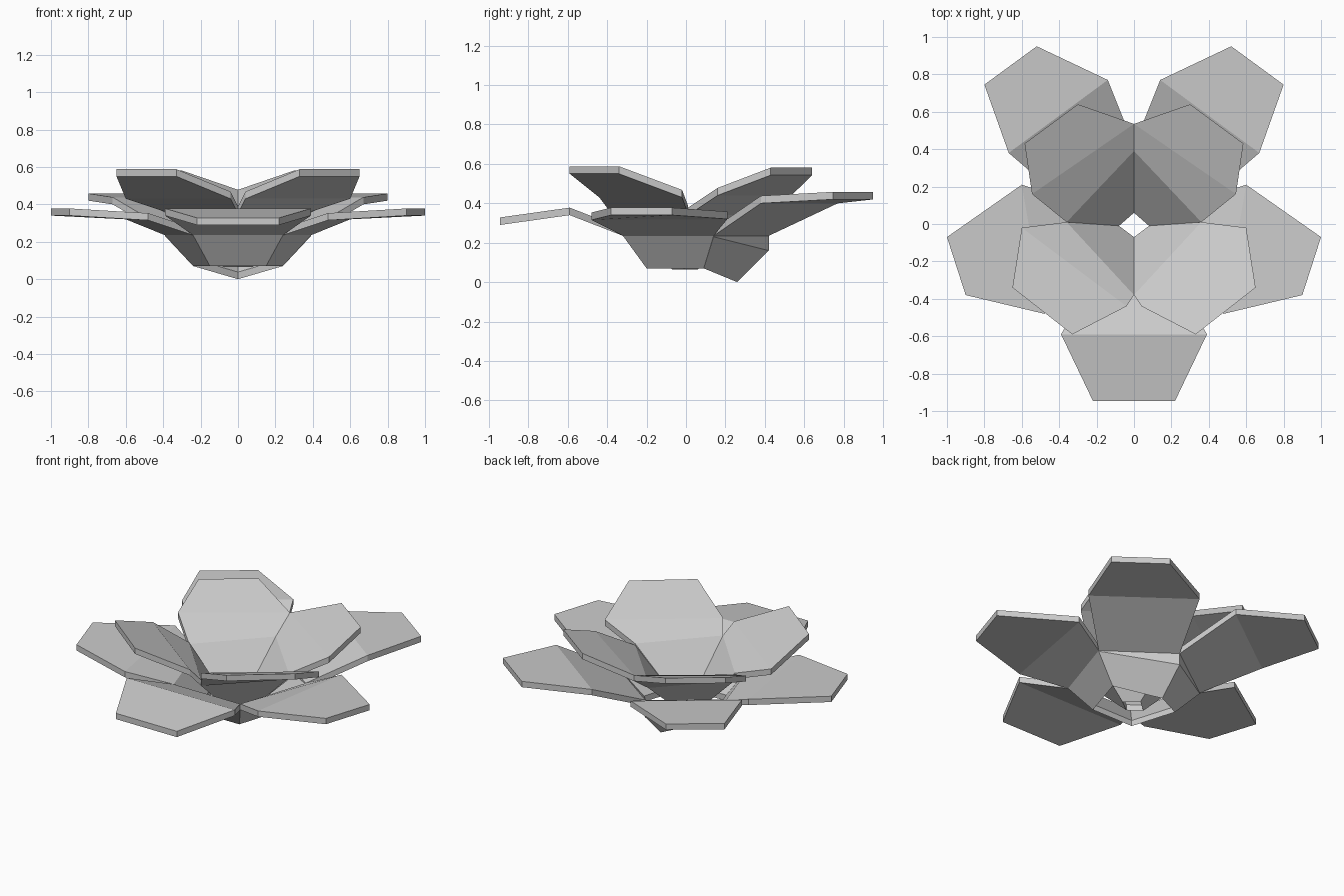
import bpy, bmesh

if "Cube" in bpy.data.objects:
    bpy.data.objects.remove(bpy.data.objects["Cube"])

THICK = 0.038


def petal(name, rows, side=1):
    """Folded slab: each row is (one edge point, other edge point) of the underside."""
    bm = bmesh.new()
    low, up = [], []
    for a, b in rows:
        low.append([bm.verts.new((side * x, y, z)) for x, y, z in (a, b)])
        up.append([bm.verts.new((side * x, y, z + THICK)) for x, y, z in (a, b)])
    for i in range(len(rows) - 1):
        bm.faces.new((low[i][0], low[i][1], low[i + 1][1], low[i + 1][0]))
        bm.faces.new((up[i][0], up[i + 1][0], up[i + 1][1], up[i][1]))
        for k in (0, 1):
            bm.faces.new((low[i][k], low[i + 1][k], up[i + 1][k], up[i][k]))
    for i in (0, -1):
        bm.faces.new((low[i][0], low[i][1], up[i][1], up[i][0]))
    bmesh.ops.recalc_face_normals(bm, faces=bm.faces)
    me = bpy.data.meshes.new(name)
    bm.to_mesh(me)
    bm.free()
    ob = bpy.data.objects.new(name, me)
    bpy.context.collection.objects.link(ob)


def pair(name, rows):
    petal(name + "_right", rows)
    petal(name + "_left", rows, -1)


# Outer ring: one front petal, two side petals, two back petals
front = [(0.15, -0.20, 0.07), (0.24, -0.32, 0.235), (0.39, -0.59, 0.34), (0.22, -0.945, 0.29)]
petal("outer_front_petal", [(p, (-p[0], p[1], p[2])) for p in front])

pair("outer_side_petal", [
    ((0.15, -0.20, 0.07), (0.24, 0.09, 0.07)),
    ((0.24, -0.32, 0.235), (0.39, 0.14, 0.235)),
    ((0.48, -0.48, 0.315), (0.60, 0.21, 0.32)),
    ((0.90, -0.38, 0.34), (1.00, -0.07, 0.34)),
])

pair("outer_back_petal", [
    ((0.24, 0.09, 0.07), (0, 0.26, 0.0)),
    ((0.39, 0.14, 0.23), (0, 0.42, 0.16)),
    ((0.39, 0.14, 0.235), (0, 0.42, 0.235)),
    ((0.67, 0.38, 0.40), (0.14, 0.77, 0.40)),
    ((0.80, 0.745, 0.42), (0.52, 0.95, 0.42)),
])

# Inner ring: four steeper petals
pair("inner_front_petal", [
    ((0.0, -0.07, 0.065), (0.08, -0.01, 0.065)),
    ((0.0, -0.38, 0.35), (0.36, 0.01, 0.35)),
    ((0.04, -0.44, 0.43), (0.60, -0.02, 0.43)),
    ((0.33, -0.59, 0.55), (0.65, -0.34, 0.55)),
])
pair("inner_back_petal", [
    ((0.08, -0.01, 0.065), (0.0, 0.06, 0.065)),
    ((0.36, 0.01, 0.34), (0.0, 0.39, 0.34)),
    ((0.545, 0.16, 0.44), (0.0, 0.535, 0.44)),
    ((0.585, 0.43, 0.543), (0.30, 0.64, 0.543)),
])
